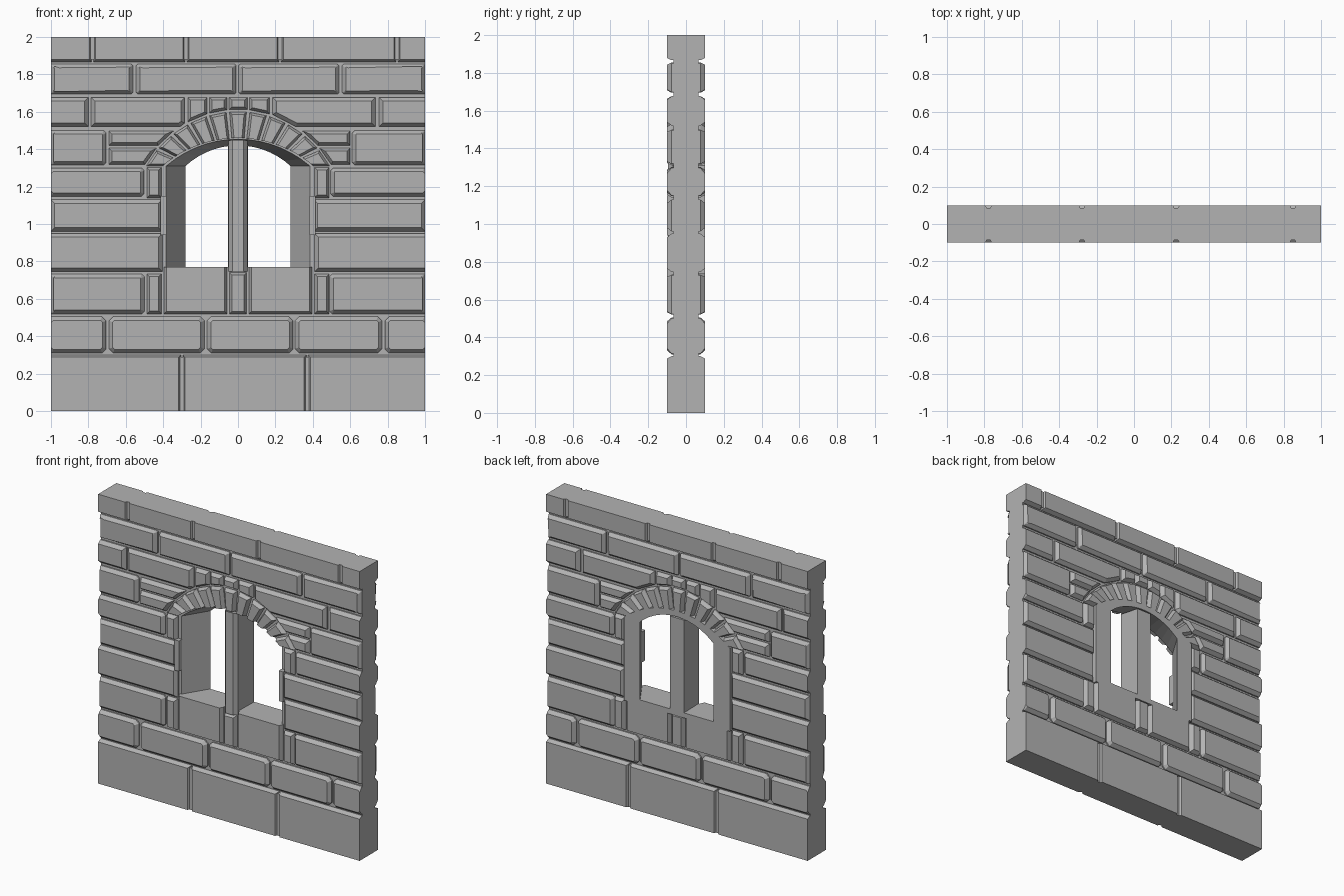
import bpy, bmesh
from math import sin, cos, asin, sqrt
from mathutils import Vector

if "Cube" in bpy.data.objects:
    bpy.data.objects.remove(bpy.data.objects["Cube"])

stone = bpy.data.materials.new("grey stone")
stone.use_nodes = True
GREY = (0.45, 0.45, 0.45, 1)
stone.diffuse_color = GREY
stone.node_tree.nodes["Principled BSDF"].inputs["Base Color"].default_value = GREY

FACE, CORE = 0.1, 0.067


def make_object(name, bm, mirror=False):
    bmesh.ops.recalc_face_normals(bm, faces=bm.faces)
    mesh = bpy.data.meshes.new(name)
    bm.to_mesh(mesh)
    bm.free()
    mesh.materials.append(stone)
    obj = bpy.data.objects.new(name, mesh)
    bpy.context.collection.objects.link(obj)
    if mirror:
        mod = obj.modifiers.new("both_faces", 'MIRROR')
        mod.use_axis = (False, True, False)
        mod.use_clip = False
        mod.use_mirror_merge = False
    return obj


def loft(bm, rings):
    """Join (points, y) outlines into a closed solid."""
    loops = [[bm.verts.new((x, y, z)) for x, z in pts] for pts, y in rings]
    n = len(loops[0])
    for a, b in zip(loops, loops[1:]):
        for i in range(n):
            bm.faces.new((a[i], a[(i + 1) % n], b[(i + 1) % n], b[i]))
    bm.faces.new(loops[0])
    bm.faces.new(loops[-1])


def inset(pts, offsets):
    """Move each edge of a counter-clockwise outline inwards by its offset."""
    pts = [Vector(p) for p in pts]
    n = len(pts)
    lines = []
    for i in range(n):
        d = (pts[(i + 1) % n] - pts[i]).normalized()
        lines.append((pts[i] + Vector((-d.y, d.x)) * offsets[i], d))
    out = []
    for i in range(n):
        (p, d), (q, e) = lines[i - 1], lines[i]
        t = (q - p).cross(e) / d.cross(e) if abs(d.cross(e)) > 1e-6 else 0
        out.append(p + d * t)
    return out


def stone_block(bm, pts, bevel=0.02, flush=lambda a, b: False):
    n = len(pts)
    offs = [0 if flush(pts[i], pts[(i + 1) % n]) else bevel for i in range(n)]
    loft(bm, [(pts, -0.05), (pts, -0.076), (inset(pts, offs), -FACE)])


def rect(x0, x1, z0, z1, cut=0):
    if not cut:
        return [(x0, z0), (x1, z0), (x1, z1), (x0, z1)]
    l = cut if x0 > -1 else 0.004
    r = cut if x1 < 1 else 0.004
    return [(x0 + l, z0), (x1 - r, z0), (x1, z0 + r), (x1, z1 - r),
            (x1 - r, z1), (x0 + l, z1), (x0, z1 - l), (x0, z0 + l)]


def box(bm, x0, x1, y0, y1, z0, z1):
    loft(bm, [(rect(x0, x1, z0, z1), y0), (rect(x0, x1, z0, z1), y1)])


def arc(half, rise, steps=14, spring=1.31):
    """Points of a segmental arch from right to left."""
    r = (half * half + rise * rise) / (2 * rise)
    a = asin(half / r)
    angles = [a - 2 * a * i / steps for i in range(steps + 1)]
    return [(r * sin(t), spring + rise - r + r * cos(t)) for t in angles]


def over_arch(x):
    return 1.041 + sqrt(0.559 ** 2 - x * x) + 0.014


# Straight courses: bottom, top, corner cut, square ends, blocks
courses = [
    ("base_course", 0, 0.30, 0, True, [(-1, -.305), (-.295, .365), (.375, 1)]),
    ("second_course", .31, .505, .022, True,
     [(-1, -.705), (-.69, -.18), (-.165, .295), (.305, .77), (.785, 1)]),
    ("sill_course", .52, .732, .014, False, [(-1, -.5), (.49, 1)]),
    ("lower_jamb_course", .745, .95, 0, True, [(-1, -.405), (.41, 1)]),
    ("middle_jamb_course", .96, 1.13, 0, False, [(-1, -.405), (.405, 1)]),
    ("upper_jamb_course", 1.147, 1.3, .014, True, [(-1, -.502), (.495, 1)]),
    ("arch_course", 1.315, 1.5, .014, False, [(-1, -.705), (.61, 1)]),
    ("arch_top_course", 1.52, 1.677, 0, True, [(-1, -.8), (.755, 1)]),
    ("upper_course", 1.695, 1.855, .008, False,
     [(-1, -.562), (-.545, -.01), (.003, .54), (.557, 1)]),
    ("top_course", 1.867, 2, 0, True,
     [(-1, -.783), (-.773, -.283), (-.273, .22), (.23, .845), (.855, 1)]),
]
for name, z0, z1, cut, square, blocks in courses:
    def flush(a, b):
        end = square and a[0] == b[0] and abs(a[0]) == 1
        return end or (a[1] == b[1] and a[1] in (0, 2))
    bm = bmesh.new()
    thick = z0 == 0 or z1 == 2
    for x0, x1 in blocks:
        stone_block(bm, rect(x0, x1, z0, z1, cut), 0.012 if thick else 0.02, flush)
    if thick:  # shallow joints
        box(bm, -1, 1, -0.086, 0, max(z0, 1.88 if z1 == 2 else 0), min(z1, 2 if z1 == 2 else .29))
    make_object(name, bm, True)

# Stones fitted around the arch
bm = bmesh.new()
for s in (-1, 1):
    end = .69 if s < 0 else .6
    for shape in ([(.498, 1.318), (end, 1.318), (end, 1.405), (.437, 1.405)],
                  [(.427, 1.42), (end, 1.42), (end, 1.497), (.345, 1.497)]):
        pts = [(s * x, z) for x, z in shape]
        stone_block(bm, pts if s > 0 else pts[::-1], 0.016)
stone_block(bm, [(-.785, 1.52), (-.31, 1.52), (-.285, 1.54), (-.285, 1.677), (-.785, 1.677)])
stone_block(bm, [(.31, 1.52), (.735, 1.52), (.735, 1.677), (.185, 1.677), (.185, 1.585)])
for x0, x1 in ((-.268, -.165), (-.152, -.06), (-.047, .05), (.062, .168)):
    stone_block(bm, [(x0, over_arch(x0)), (x1, over_arch(x1)), (x1, 1.677), (x0, 1.677)], 0.014)
make_object("arch_side_stones", bm, True)

# Wedge stones of the arch
bm = bmesh.new()
COUNT, SUB = 11, 12
outer = arc(.49, .29, COUNT * SUB)
inner = arc(.405, .15, COUNT * SUB)
for i in range(COUNT):
    a, b = i * SUB + (i > 0), (i + 1) * SUB - (i < COUNT - 1)
    wedge = [inner[a], outer[a], outer[b], inner[b]]
    soffit = lambda p, q: p in inner and q in inner
    stone_block(bm, wedge, 0.012, soffit)
make_object("arch_wedge_stones", bm, True)

# Jamb and sill stones
bm = bmesh.new()
for s in (-1, 1):
    for x0, x1, z0, z1 in ((.41, .487, .52, .732), (.41, .487, 1.14, 1.302)):
        stone_block(bm, rect(*sorted((s * x0, s * x1)), z0, z1), 0.014)
    stone_block(bm, rect(*sorted((s * .06, s * .395)), .52, .77), 0.012,
                lambda a, b: a[1] == b[1] == .77)
stone_block(bm, rect(-.045, .045, .52, .74), 0.012)
make_object("jamb_and_sill_stones", bm, True)

# Splayed opening cut through the core and the reveal
bm = bmesh.new()
wide = [(-.405, .77), (.405, .77)] + arc(.405, .15)
narrow = [(-.28, .77), (.28, .77)] + arc(.28, .11)
loft(bm, [(wide, -FACE - .001), (narrow, FACE + .001)])
cutter = make_object("opening_cutter", bm)
cutter.hide_render = True

bm = bmesh.new()
box(bm, -1, 1, -CORE, CORE, 0.01, 1.99)
core = make_object("wall_core", bm)
bm = bmesh.new()
surround = [(-.405, .735), (.405, .735)] + arc(.405, .15)
loft(bm, [(surround, -CORE + .003), (surround, FACE)])
reveal = make_object("window_reveal", bm)
for obj in (core, reveal):
    mod = obj.modifiers.new("opening", 'BOOLEAN')
    mod.operation, mod.solver, mod.object = 'DIFFERENCE', 'EXACT', cutter
    bpy.context.view_layer.objects.active = obj
    bpy.ops.object.modifier_apply(modifier=mod.name)
bpy.data.objects.remove(cutter)

# Key stones that step into the opening
bm = bmesh.new()
for s in (-1, 1):
    box(bm, *sorted((s * .382, s * .415)), -FACE, -.05, .94, 1.15)
make_object("jamb_key_stones", bm)

# Tapered central mullion
bm = bmesh.new()
plan = [(-.03, -.095), (.03, -.095), (.05, -.07), (.054, FACE), (-.054, FACE), (-.05, -.07)]
low, high = ([bm.verts.new((x, y, z)) for x, y in plan] for z in (.745, 1.45))
for i in range(6):
    j = (i + 1) % 6
    bm.faces.new((low[i], low[j], high[j], high[i]))
bm.faces.new(low)
bm.faces.new(high)
# slope the top to follow the splayed arch
for v in high:
    v.co.z -= 0.2 * (v.co.y + 0.095)
make_object("window_mullion", bm)
